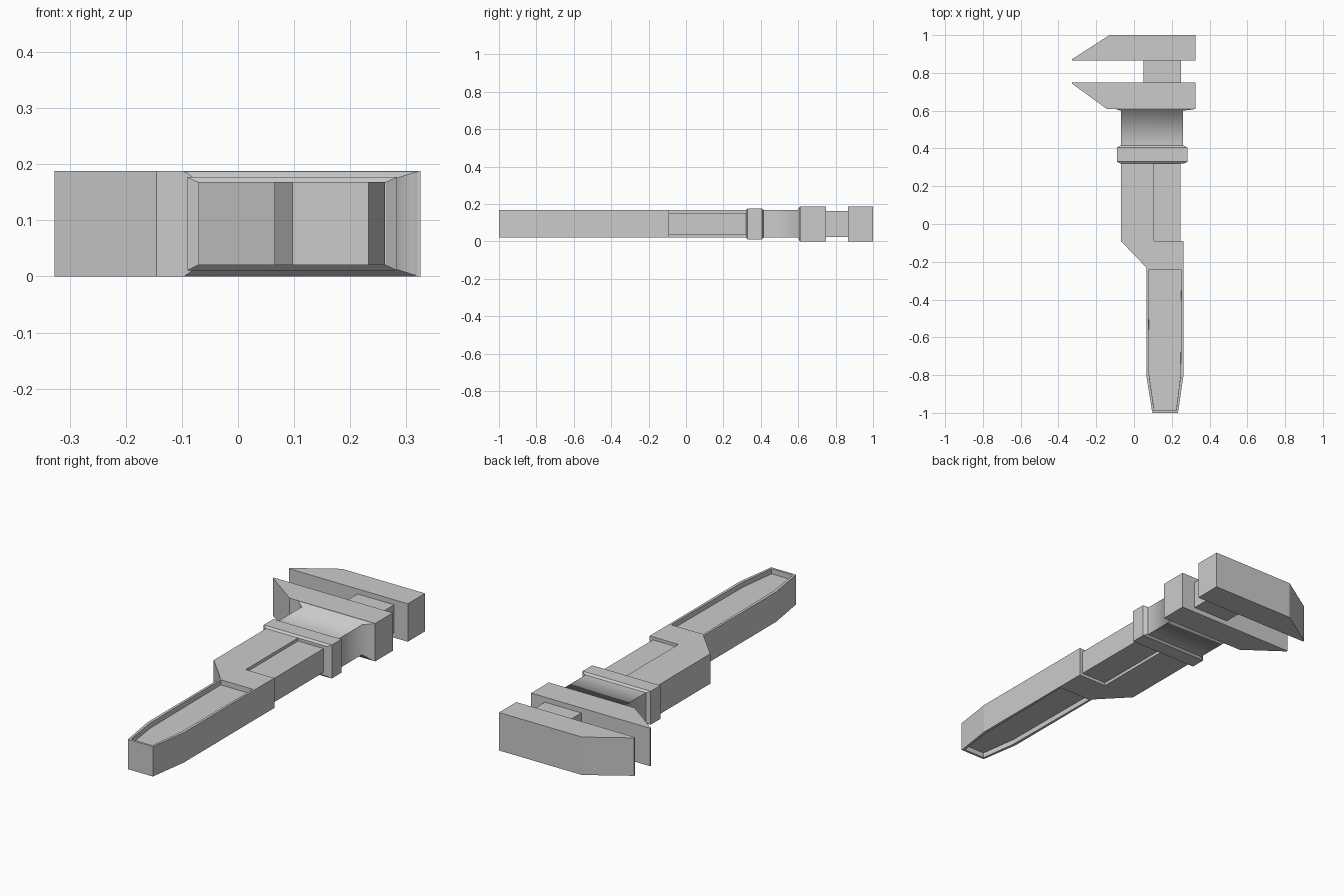
import bpy, bmesh

if "Cube" in bpy.data.objects:
    bpy.data.objects.remove(bpy.data.objects["Cube"])

MID = 0.094  # height of the wrench's centre plane


def finish(bm, name):
    bmesh.ops.recalc_face_normals(bm, faces=bm.faces)
    mesh = bpy.data.meshes.new(name)
    bm.to_mesh(mesh)
    bm.free()
    obj = bpy.data.objects.new(name, mesh)
    bpy.context.collection.objects.link(obj)
    return obj


def prism(points, half):
    """Extrude an xy outline symmetrically about the centre plane."""
    bm = bmesh.new()
    face = bm.faces.new([bm.verts.new((x, y, MID - half)) for x, y in points])
    top = bmesh.ops.extrude_face_region(bm, geom=[face])["geom"]
    for v in top:
        if isinstance(v, bmesh.types.BMVert):
            v.co.z = MID + half
    bmesh.ops.recalc_face_normals(bm, faces=bm.faces)
    return bm


def rect(x0, x1, y0, y1):
    return [(x0, y0), (x1, y0), (x1, y1), (x0, y1)]


def loft(sections, name, smooth=False):
    """Bridge rectangular sections (y, x0, x1, half height) along y."""
    bm = bmesh.new()
    rings = [[bm.verts.new((x, y, MID + s * h)) for x, s in
              ((x0, -1), (x1, -1), (x1, 1), (x0, 1))] for y, x0, x1, h in sections]
    for a, b in zip(rings, rings[1:]):
        for i in range(4):
            j = (i + 1) % 4
            f = bm.faces.new((a[i], a[j], b[j], b[i]))
            f.smooth = smooth
            for e in f.edges:
                if {a[i], b[i]} == set(e.verts) or {a[j], b[j]} == set(e.verts):
                    e.smooth = False
    bm.faces.new(rings[0])
    bm.faces.new(rings[-1])
    return finish(bm, name)


# Fixed upper jaw
finish(prism([(-0.327, 0.865), (0.325, 0.865), (0.325, 1.0), (-0.13, 1.0),
              (-0.327, 0.873)], 0.094), "upper_jaw")

# Sliding lower jaw with its sleeve
finish(prism([(-0.327, 0.742), (-0.145, 0.61), (0.325, 0.61), (0.325, 0.748),
              (-0.327, 0.748)], 0.094), "lower_jaw")
loft([(0.412, -0.07, 0.26, 0.074), (0.60, -0.07, 0.26, 0.074),
      (0.606, -0.09, 0.31, 0.09), (0.612, -0.10, 0.325, 0.094)], "jaw_sleeve", True)

# Bevelled collar
loft([(0.32, -0.072, 0.264, 0.074), (0.33, -0.09, 0.283, 0.083),
      (0.405, -0.09, 0.283, 0.083), (0.415, -0.072, 0.264, 0.074)], "collar")

# Sliding bar: neck between the jaws and thinner part beside the body
finish(prism(rect(0.05, 0.25, 0.74, 0.87), 0.069), "bar_neck")
finish(prism(rect(0.10, 0.245, -0.095, 0.33), 0.059), "bar_lower")

# Body and handle in one outline, grip recessed on both faces
bm = prism([(-0.07, 0.325), (-0.07, -0.09), (0.065, -0.23), (0.065, -0.80),
            (0.097, -1.0), (0.233, -1.0), (0.262, -0.80), (0.262, -0.09),
            (0.105, -0.09), (0.105, 0.325)], 0.074)
bmesh.ops.bisect_plane(bm, geom=bm.verts[:] + bm.edges[:] + bm.faces[:],
                       plane_co=(0, -0.232, 0), plane_no=(0, 1, 0))
grip = [f for f in bm.faces if abs(f.normal.z) > 0.9
        and max(v.co.y for v in f.verts) < -0.23]
bmesh.ops.inset_individual(bm, faces=grip, thickness=0.015)
grip_verts = {v for f in grip for v in f.verts}
rims = bmesh.ops.inset_individual(bm, faces=grip, thickness=0.0005)
for f in grip:
    for v in f.verts:
        v.co.z += 0.025 if v.co.z < MID else -0.025
finish(bm, "body_and_handle")
